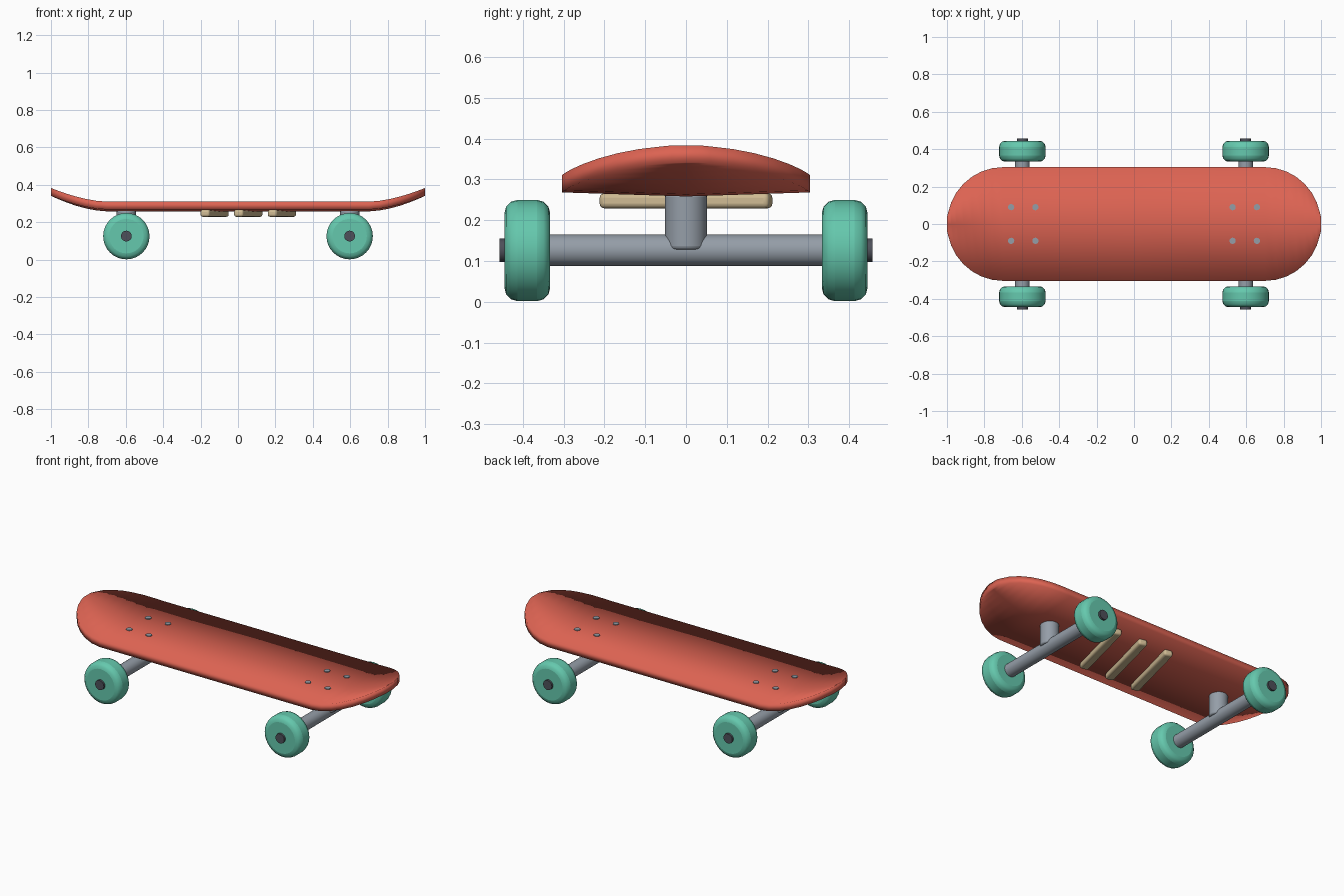
import bpy, bmesh, math

if "Cube" in bpy.data.objects:
    bpy.data.objects.remove(bpy.data.objects["Cube"])


def material(name, rgb):
    m = bpy.data.materials.new(name)
    m.diffuse_color = (*rgb, 1)
    m.use_nodes = True
    m.node_tree.nodes["Principled BSDF"].inputs["Base Color"].default_value = m.diffuse_color
    return m


RED = material("deck red", (0.72, 0.125, 0.085))
TEAL = material("wheel teal", (0.13, 0.58, 0.42))
GREY = material("metal grey", (0.30, 0.34, 0.39))
DARK = material("nut dark grey", (0.075, 0.08, 0.10))
TAN = material("rail tan", (0.62, 0.49, 0.29))


def finish(ob, name, mat, bevel=0, segments=3):
    ob.name = name
    ob.data.materials.append(mat)
    if bevel:
        b = ob.modifiers.new("bevel", 'BEVEL')
        b.width, b.segments, b.limit_method = bevel, segments, 'ANGLE'
    bpy.ops.object.shade_smooth_by_angle(angle=math.radians(40))
    return ob


def cylinder(name, mat, radius, depth, loc, along_y=False, bevel=0, sides=24):
    rot = (math.pi / 2, 0, 0) if along_y else (0, 0, 0)
    bpy.ops.mesh.primitive_cylinder_add(vertices=sides, radius=radius, depth=depth,
                                        location=loc, rotation=rot)
    return finish(bpy.context.object, name, mat, bevel)


# Deck: cross-sections with a slight dish, rounded ends and upswept kicks
HALF_W, FLAT, END, STEPS = 0.304, 0.7, 0.3, 8


def section(x):
    t = max(0, abs(x) - FLAT) / END
    half = max(0.035, HALF_W * math.sqrt(max(0, 1 - t * t)))
    lift = 0.083 * t ** 1.7
    pts = [(x, half * s, lift + 0.258 + 0.01 * (half * s / HALF_W) ** 2) for s in (-1, 0, 1)]
    return pts + [(px, py, pz + 0.042) for px, py, pz in reversed(pts)]


ends = [FLAT + END * math.sin(math.pi / 2 * i / STEPS) for i in range(STEPS + 1)]
stations = [-x for x in reversed(ends)] + [0] + ends
bm = bmesh.new()
rings = [[bm.verts.new(p) for p in section(x)] for x in stations]
for a, b in zip(rings, rings[1:]):
    for i in range(6):
        j = (i + 1) % 6
        bm.faces.new((a[i], a[j], b[j], b[i]))
for r in (rings[0], rings[-1]):
    bm.faces.new((r[0], r[1], r[4], r[5]))
    bm.faces.new((r[1], r[2], r[3], r[4]))
bmesh.ops.recalc_face_normals(bm, faces=bm.faces)
for f in bm.faces:
    f.smooth = True
mesh = bpy.data.meshes.new("deck")
bm.to_mesh(mesh)
bm.free()
mesh.materials.append(RED)
bpy.context.collection.objects.link(bpy.data.objects.new("deck", mesh))

# Trucks, wheels and deck bolts
for end, sx in (("rear", -1), ("front", 1)):
    x = 0.597 * sx
    cylinder(f"{end}_axle", GREY, 0.039, 0.70, (x, 0, 0.126), along_y=True)
    cylinder(f"{end}_truck_post", GREY, 0.052, 0.137, (x, 0, 0.1965), bevel=0.008)
    for side, sy in (("right", -1), ("left", 1)):
        cylinder(f"{end}_{side}_wheel", TEAL, 0.124, 0.112, (x, 0.389 * sy, 0.1255),
                 along_y=True, bevel=0.032, sides=32)
        cylinder(f"{end}_{side}_nut", DARK, 0.029, 0.06, (x, 0.427 * sy, 0.126),
                 along_y=True, sides=16)
        for dx in (-0.065, 0.065):
            cylinder(f"{end}_{side}_bolt", GREY, 0.017, 0.02,
                     ((0.592 + dx) * sx, 0.09 * sy, 0.2975), sides=12)

# Slanted rails under the deck
for i in range(3):
    bpy.ops.mesh.primitive_cube_add(size=1, location=(-0.125 + 0.18 * i, 0, 0.2475),
                                    rotation=(0, 0, -0.25))
    rail = bpy.context.object
    rail.scale = (0.052, 0.43, 0.037)
    bpy.ops.object.transform_apply(location=False, rotation=False, scale=True)
    finish(rail, f"under_rail_{i + 1}", TAN, bevel=0.012)
